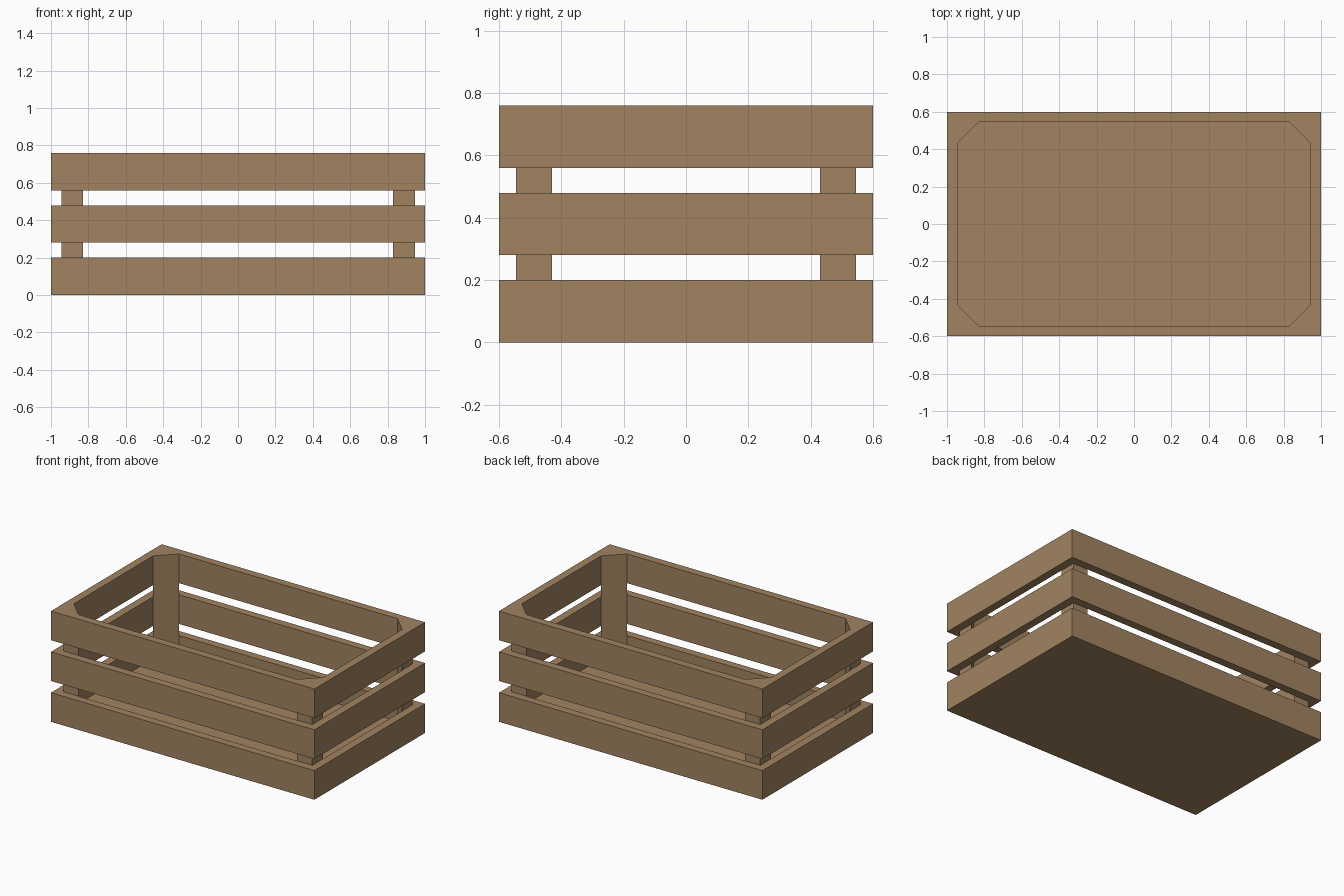
import bpy, bmesh

if "Cube" in bpy.data.objects:
    bpy.data.objects.remove(bpy.data.objects["Cube"])

L, W, T = 1.0, 0.6, 0.055        # half length, half width, board thickness
SLAT, GAP, POST = 0.20, 0.08, 0.115
HEIGHT = 3 * SLAT + 2 * GAP

wood = bpy.data.materials.new("wood")
wood.diffuse_color = (0.36, 0.23, 0.12, 1)
wood.use_nodes = True
wood.node_tree.nodes["Principled BSDF"].inputs["Base Color"].default_value = wood.diffuse_color


def finish(bm, name):
    bmesh.ops.recalc_face_normals(bm, faces=bm.faces)
    mesh = bpy.data.meshes.new(name)
    bm.to_mesh(mesh)
    bm.free()
    mesh.materials.append(wood)
    obj = bpy.data.objects.new(name, mesh)
    bpy.context.collection.objects.link(obj)


def prism(name, outline, z0, z1):
    bm = bmesh.new()
    face = bm.faces.new([bm.verts.new((x, y, z0)) for x, y in outline])
    top = bmesh.ops.extrude_face_region(bm, geom=[face], use_keep_orig=True)
    verts = [v for v in top["geom"] if isinstance(v, bmesh.types.BMVert)]
    bmesh.ops.translate(bm, vec=(0, 0, z1 - z0), verts=verts)
    finish(bm, name)


def rect(hx, hy):
    return [(-hx, -hy), (hx, -hy), (hx, hy), (-hx, hy)]


def ring(name, z0, z1):
    bm = bmesh.new()
    loops = [[bm.verts.new((x, y, z)) for x, y in rect(L - t, W - t)]
             for t, z in ((0, z0), (0, z1), (T, z1), (T, z0))]
    for a in range(4):
        p, q = loops[a], loops[(a + 1) % 4]
        for i in range(4):
            j = (i + 1) % 4
            bm.faces.new((p[i], p[j], q[j], q[i]))
    finish(bm, name)


# Bottom tray: floor board inside the lowest slats
prism("floor", rect(L - T, W - T), 0, T)

# Three levels of slats around the crate
for i, name in enumerate(("lower_slats", "middle_slats", "upper_slats")):
    z = i * (SLAT + GAP)
    ring(name, z, z + SLAT)

# Triangular posts in the corners
for sx, side in ((-1, "left"), (1, "right")):
    for sy, end in ((-1, "front"), (1, "back")):
        x, y = sx * (L - T), sy * (W - T)
        prism(f"{end}_{side}_post",
              [(x, y), (x - sx * POST, y), (x, y - sy * POST)], T, HEIGHT)
